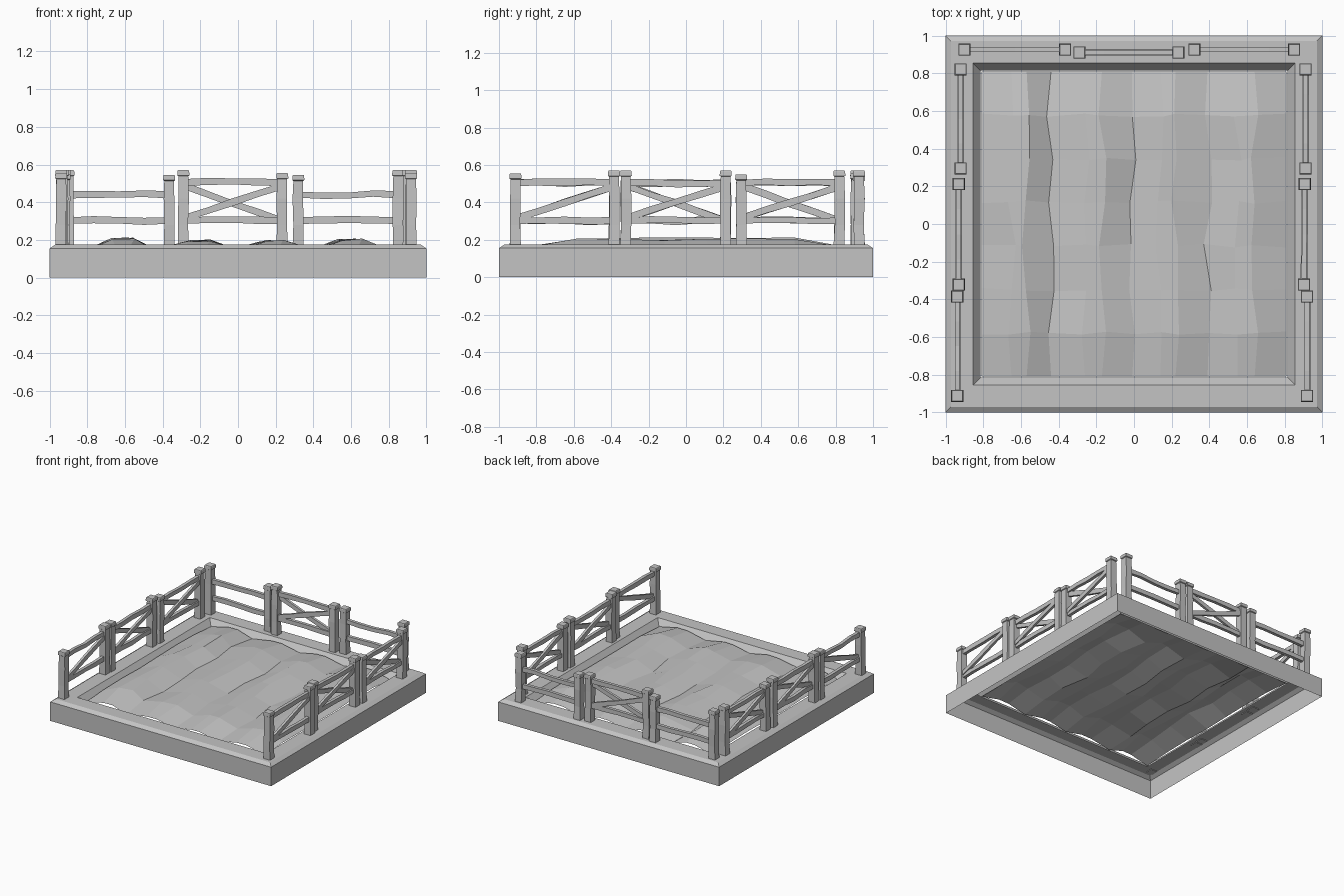
import bpy
import random
from mathutils import Vector

random.seed(4)
cube = bpy.data.objects.get("Cube")
if cube:
    bpy.data.objects.remove(cube, do_unlink=True)

grey = bpy.data.materials.new("plain_grey")
grey.use_nodes = True
COLOUR = (0.55, 0.55, 0.55, 1)
grey.diffuse_color = COLOUR
grey.node_tree.nodes["Principled BSDF"].inputs["Base Color"].default_value = COLOUR


def jitter(amount):
    return random.uniform(-amount, amount)


def add_mesh(name, verts, faces):
    mesh = bpy.data.meshes.new(name)
    mesh.from_pydata(verts, [], faces)
    mesh.materials.append(grey)
    obj = bpy.data.objects.new(name, mesh)
    bpy.context.collection.objects.link(obj)
    return obj


def loft(name, rings, capped=True):
    """Join four-cornered rings into a skin, with optional end caps."""
    verts = [v for ring in rings for v in ring]
    faces = []
    for r in range(len(rings) - 1):
        a, b = 4 * r, 4 * r + 4
        for i in range(4):
            j = (i + 1) % 4
            faces.append((a + i, a + j, b + j, b + i))
    if capped:
        last = len(verts) - 4
        faces.append((3, 2, 1, 0))
        faces.append((last, last + 1, last + 2, last + 3))
    return add_mesh(name, verts, faces)


def square(x, y, z, half):
    return [(x - half, y - half, z), (x + half, y - half, z),
            (x + half, y + half, z), (x - half, y + half, z)]


# Hollow base frame: outer wall, chamfer, flat rim and sunken inner lip
frame = [(1, 0), (1, 0.155), (0.97, 0.175), (0.855, 0.175), (0.815, 0.125)]
loft("base_frame", [square(0, 0, z, half) for half, z in frame], capped=False)

# Ploughed field: four ridges running front to back, falling off at the ends
columns = [(-0.81, 0), (-0.65, 1), (-0.57, 1.05), (-0.44, 0), (-0.26, 0.8),
           (-0.17, 0.85), (-0.01, 0), (0.14, 0.8), (0.22, 0.85),
           (0.39, 0), (0.55, 0.9), (0.64, 0.95), (0.81, 0)]
ROWS = 7
field_verts = []
for row in range(ROWS + 1):
    y = -0.81 + 1.62 * row / ROWS
    edge = row in (0, ROWS)
    for x, height in columns:
        side = abs(x) > 0.8
        if edge:
            z = 0.13 + 0.038 * height
        else:
            z = 0.148 + 0.057 * height + jitter(0.006)
        px = x if side or edge else x + jitter(0.025)
        field_verts.append((px, y if edge else y + jitter(0.01), z))
n = len(columns)
field_faces = [(r * n + c, r * n + c + 1, (r + 1) * n + c + 1, (r + 1) * n + c)
               for r in range(ROWS) for c in range(n - 1)]
add_mesh("field", field_verts, field_faces)


def post(name, x, y, top):
    """Rough square post with a slightly wider cap."""
    levels = [(0.17, 0.029), (0.28, 0.027), (0.42, 0.028), (top - 0.032, 0.026),
              (top - 0.028, 0.032), (top - 0.004, 0.031), (top, 0.028)]
    rings = []
    for z, half in levels:
        drift = 0.003 if z < top - 0.04 else 0
        rings.append(square(x + jitter(drift), y + jitter(drift), z, half))
    loft(name, rings)


def rail(name, start, end, height=0.036, depth=0.026, wobble=0.006):
    """Slightly warped plank between two points."""
    start, end = Vector(start), Vector(end)
    along = (end - start).normalized()
    across = along.cross(Vector((0, 0, 1))).normalized() * depth / 2
    rise = across.normalized().cross(along) * height / 2
    rings = []
    for t in (0, 0.25, 0.5, 0.75, 1):
        mid = start.lerp(end, t)
        if 0 < t < 1:
            mid.z += jitter(wobble)
        lift = rise * random.uniform(0.85, 1.1)
        rings.append([mid - across - lift, mid + across - lift,
                      mid + across + lift, mid - across + lift])
    loft(name, rings)


def panel(name, a, b, tops, top_rail, braces):
    """Two posts, two rails and up to two diagonal braces."""
    post(name + "_post_1", *a, tops[0])
    post(name + "_post_2", *b, tops[1])
    pa, pb = Vector((*a, 0)), Vector((*b, 0))
    along = (pb - pa).normalized()
    side = along.cross(Vector((0, 0, 1)))

    def at(p, z, offset=0):
        return p + side * offset + Vector((0, 0, z))
    rail(name + "_upper_rail", at(pa, top_rail), at(pb, top_rail))
    rail(name + "_lower_rail", at(pa, 0.303), at(pb, 0.303))
    if braces > 0:
        rail(name + "_rising_brace", at(pa, 0.315, 0.008), at(pb, 0.485, 0.008),
             depth=0.02, wobble=0.003)
    if braces > 1:
        rail(name + "_falling_brace", at(pa, 0.49, -0.008), at(pb, 0.3, -0.008),
             depth=0.02, wobble=0.003)


# Back fence: plain panels either side of a crossed one
panel("back_right_panel", (-0.9, 0.925), (-0.365, 0.925), (0.57, 0.545), 0.44, 0)
panel("back_middle_panel", (-0.29, 0.91), (0.235, 0.91), (0.57, 0.555), 0.505, 2)
panel("back_left_panel", (0.32, 0.925), (0.85, 0.925), (0.545, 0.57), 0.44, 0)

# Side fences: one brace at the front, crossed braces further back
sides = {
    "left": [(0.918, 0.918), (0.902, 0.906), (0.91, 0.91)],
    "right": [(-0.938, -0.938), (-0.93, -0.93), (-0.92, -0.92)],
}
spans = [("front", -0.912, -0.385, (0.555, 0.57), 1),
         ("middle", -0.322, 0.212, (0.57, 0.57), 2),
         ("rear", 0.295, 0.82, (0.55, 0.57), 2)]
for side_name, xs in sides.items():
    for (x1, x2), (span, y1, y2, tops, braces) in zip(xs, spans):
        panel(side_name + "_" + span + "_panel", (x1, y1), (x2, y2),
              tops, 0.505, braces)
